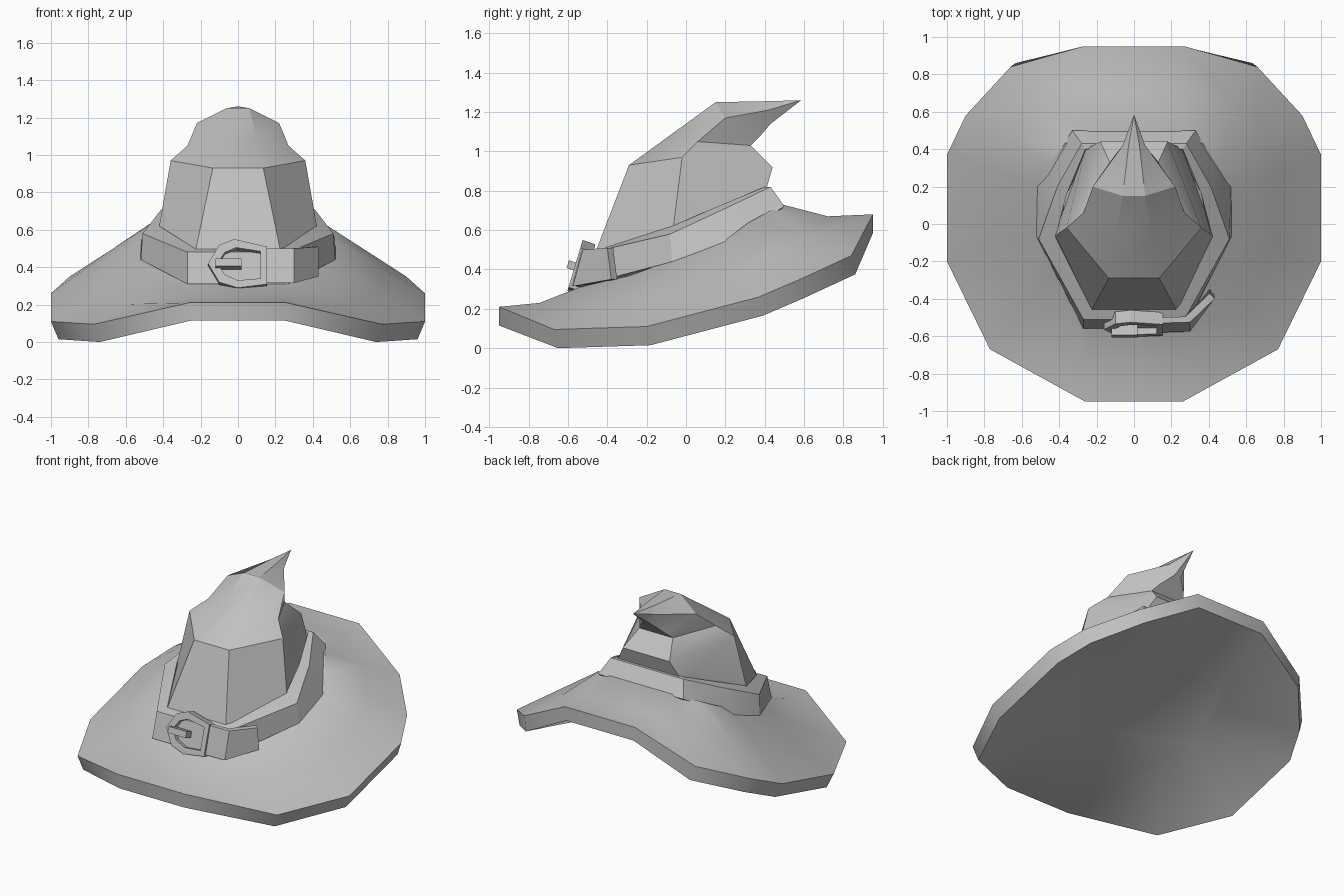
import bpy, bmesh, math

if "Cube" in bpy.data.objects:
    bpy.data.objects.remove(bpy.data.objects["Cube"], do_unlink=True)

felt = bpy.data.materials.new("grey felt")
felt.use_nodes = True
GREY = (0.53, 0.53, 0.53, 1)
felt.diffuse_color = GREY
felt.node_tree.nodes["Principled BSDF"].inputs["Base Color"].default_value = GREY


def mirrored(half):
    """Complete a ring from its left half, listed front to back."""
    return list(half) + [(-x, y, z) for x, y, z in reversed(half)]


def loft(name, rings, closed=False, tip=None, angle=30):
    """Skin rings of equal length; close the loop or cap the ends."""
    bm = bmesh.new()
    loops = [[bm.verts.new(p) for p in ring] for ring in rings]
    pairs = list(zip(loops, loops[1:]))
    if closed:
        pairs.append((loops[-1], loops[0]))
    for a, b in pairs:
        for i in range(len(a)):
            j = (i + 1) % len(a)
            bm.faces.new((a[i], a[j], b[j], b[i]))
    if not closed:
        bm.faces.new(loops[0])
        if tip:
            point, last = bm.verts.new(tip), loops[-1]
            for i, v in enumerate(last):
                bm.faces.new((v, last[(i + 1) % len(last)], point))
        else:
            bm.faces.new(loops[-1])
    bmesh.ops.recalc_face_normals(bm, faces=bm.faces)
    mesh = bpy.data.meshes.new(name)
    bm.to_mesh(mesh)
    bm.free()
    mesh.materials.append(felt)
    obj = bpy.data.objects.new(name, mesh)
    bpy.context.collection.objects.link(obj)
    bpy.ops.object.select_all(action='DESELECT')
    obj.select_set(True)
    bpy.context.view_layer.objects.active = obj
    bpy.ops.object.shade_smooth_by_angle(angle=math.radians(angle))
    return obj


# Brim: drooping rim, sagging middle ring and raised inner ring
rim = [(.26, -.95, .21), (.77, -.67, .095), (1, -.2, .11), (1, .37, .26),
       (.9, .58, .35), (.66, .84, .47), (.27, .95, .68)]
inner = [(.24, -.54, .31), (.42, -.28, .37), (.5, -.07, .45), (.51, .2, .55),
         (.45, .32, .64), (.37, .43, .7), (.24, .49, .73)]
sags = [.03, .03, .01, 0, 0, .01, .035]
middle = [tuple((p + q) / 2 - (s if axis == 2 else 0)
                for axis, (p, q) in enumerate(zip(a, b)))
          for a, b, s in zip(rim, inner, sags)]
lower_rim = [(x * .96, y + .02 * (abs(y) < .9), z - .095) for x, y, z in rim]

# Underside: shallow dish rising to a tilted flat centre
dish = [(.27, -.57, .12), (.42, -.3, .23), (.55, -.05, .32), (.53, .15, .37),
        (.46, .29, .4), (.39, .4, .42), (.31, .5, .43)]
loft("brim", [mirrored(r) for r in (inner, middle, rim, lower_rim, dish)], angle=38)

# Crown: hexagonal rings folding back into a narrow bent point
crown_rings = [
    [(.235, -.475, .45), (.43, -.07, .57), (.26, .4, .78)],
    [(.135, -.29, .93), (.36, -.02, .97), (.18, .44, .92)],
    [(.1, -.07, 1.09), (.27, .06, 1.05), (.13, .33, 1.03)],
    [(.06, .15, 1.25), (.22, .2, 1.17), (.1, .37, 1.07)],
    [(.03, .41, 1.255), (.06, .42, 1.21), (.025, .43, 1.14)],
]
loft("crown", [mirrored(r) for r in crown_rings], tip=(0, .585, 1.26), angle=28)

# Hat band: tilted collar flaring at its lower edge
band_rings = [
    [(.23, -.45, .5), (.42, -.07, .62), (.36, .16, .72), (.26, .4, .82)],
    [(.27, -.51, .48), (.51, -.08, .58), (.41, .2, .71), (.28, .43, .82)],
    [(.27, -.56, .31), (.52, -.07, .44), (.52, .2, .54), (.33, .5, .72)],
    [(.2, -.45, .31), (.4, -.07, .42), (.36, .16, .52), (.24, .38, .62)],
]
loft("hat_band", [mirrored(r) for r in band_rings], closed=True, angle=25)


def leaning(x, z, depth):
    """Place a point on the sloping front of the band."""
    return (x, -.6 + .3 * (z - .3) + depth, z - .35 * depth)


# Buckle: rounded frame with a D-shaped opening
outer = [(-.16, .42), (-.1, .52), (-.02, .55), (.155, .51),
         (.155, .31), (0, .29), (-.1, .32)]
hole = [(-.11, .42), (-.07, .48), (-.01, .505), (.12, .485),
        (.12, .34), (0, .33), (-.07, .36)]
loft("buckle_frame", [[leaning(x, z, d) for x, z in shape] for shape, d in (
    (outer, 0), (hole, 0), (hole, .065), (outer, .065))], closed=True)

# Buckle prong
loft("buckle_prong", [[leaning(x, z, d) for x, z in (
    (-.12, .395), (.02, .395), (.02, .435), (-.12, .435))]
    for d in (-.035, .02)])

# Strap end: bends away from the band at its corner
strap = []
for x, y, low, high, lean in ((.14, -.58, .315, .5, .05), (.3, -.575, .315, .5, .05),
                              (.43, -.38, .35, .51, -.02)):
    strap.append([(x, y, low), (x, y + lean, high),
                  (x - .025, y + lean + .03, high), (x - .025, y + .03, low)])
loft("strap_end", strap)
